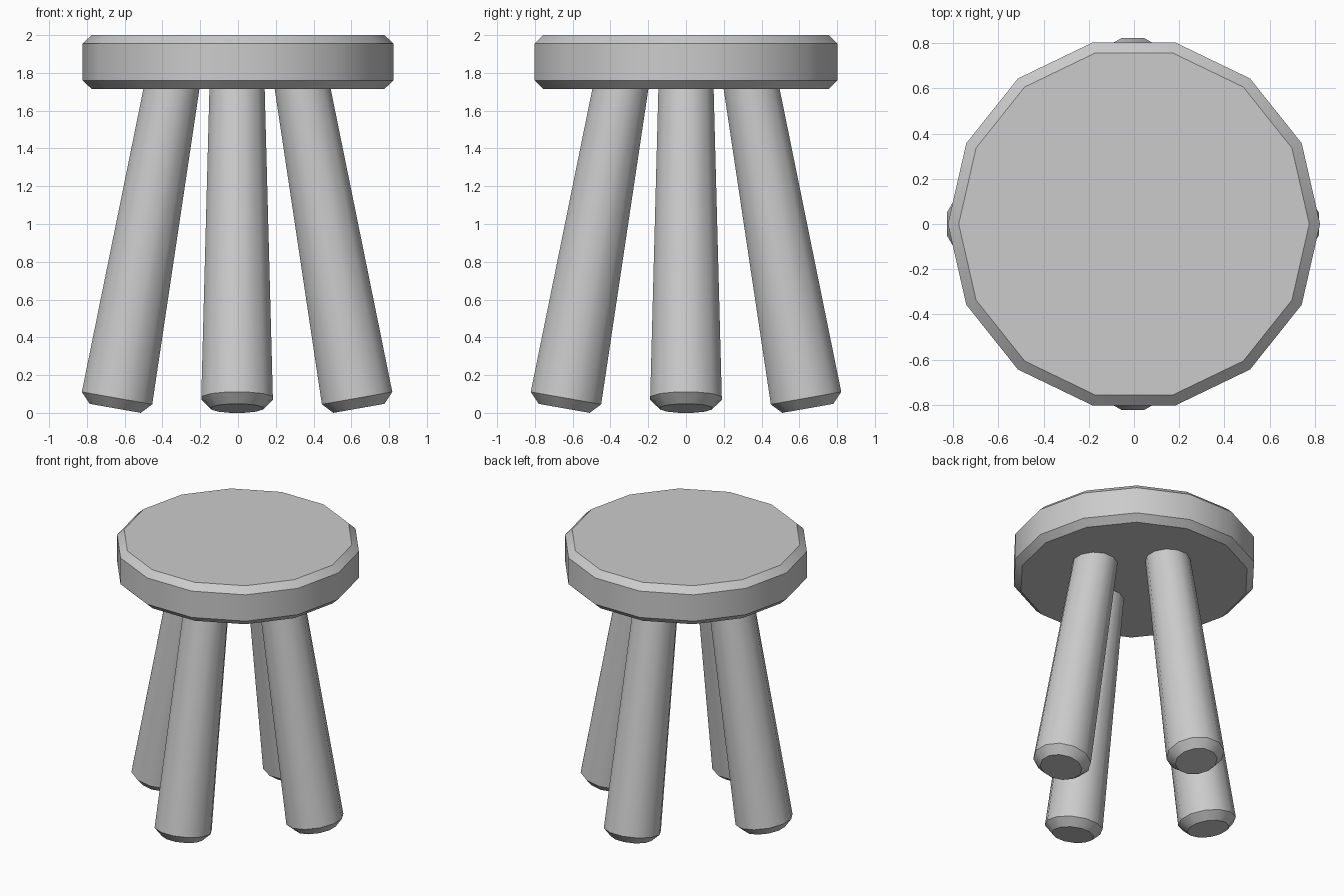
import bpy, bmesh, math
from mathutils import Matrix

if "Cube" in bpy.data.objects:
    bpy.data.objects.remove(bpy.data.objects["Cube"])


def lathe(name, profile, sides, phase=0.0, matrix=None):
    """Closed solid from (radius, height) rings, capped at both ends."""
    bm = bmesh.new()
    rings = []
    for r, z in profile:
        rings.append([bm.verts.new((r * math.cos(phase + 2 * math.pi * i / sides),
                                    r * math.sin(phase + 2 * math.pi * i / sides), z))
                      for i in range(sides)])
    for a, b in zip(rings, rings[1:]):
        for i in range(sides):
            j = (i + 1) % sides
            bm.faces.new((a[i], a[j], b[j], b[i]))
    bm.faces.new(rings[0][::-1])
    bm.faces.new(rings[-1])
    if matrix:
        bm.transform(matrix)
    mesh = bpy.data.meshes.new(name)
    bm.to_mesh(mesh)
    bm.free()
    obj = bpy.data.objects.new(name, mesh)
    bpy.context.collection.objects.link(obj)
    bpy.ops.object.select_all(action='DESELECT')
    obj.select_set(True)
    bpy.context.view_layer.objects.active = obj
    bpy.ops.object.shade_smooth_by_angle(angle=math.radians(35))
    return obj


# Seat: 14-sided disc with chamfered rims
lathe("seat", [(0.775, 1.715), (0.823, 1.76), (0.823, 1.955), (0.775, 2.0)], 14)

# Legs: tapered, chamfered at the foot, splayed 10 degrees, tops sunk into the seat
leg_profile = [(0.142, 0.0), (0.196, 0.055), (0.149, 1.8)]
for k, side in enumerate(("right", "back", "left", "front")):
    place = (Matrix.Translation((-0.005, 0, 0))
             @ Matrix.Rotation(k * math.pi / 2, 4, 'Z')
             @ Matrix.Translation((0.645, 0, 0.024))
             @ Matrix.Rotation(math.radians(-10), 4, 'Y'))
    lathe(side + "_leg", leg_profile, 12, math.radians(15), place)
